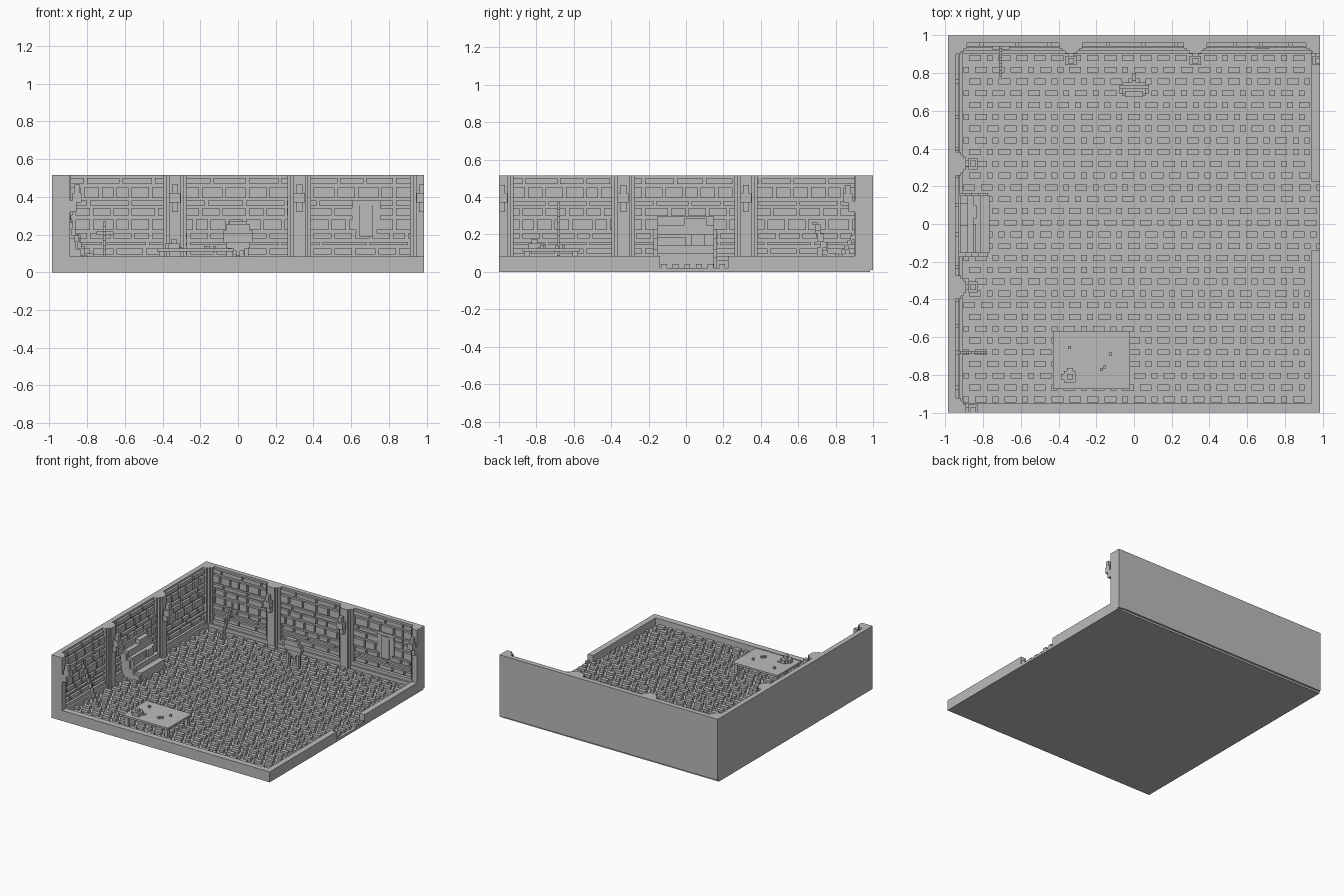
import bpy, bmesh, math, random
from mathutils import Matrix, Vector

random.seed(4)
old = bpy.data.objects.get("Cube")
if old:
    bpy.data.objects.remove(old)

stone = bpy.data.materials.new("grey_stone")
stone.use_nodes = True
GREY = (0.5, 0.5, 0.5, 1)
stone.diffuse_color = GREY
stone.node_tree.nodes["Principled BSDF"].inputs["Base Color"].default_value = GREY

W, V = 0.987, 0.0156      # half width and the small block size
FLOOR, RIM, TOP = 0.042, 0.085, 0.515


def build(name, boxes, place=None):
    """Make one object from (a0, a1, b0, b1, z0, z1) boxes."""
    bm = bmesh.new()
    for a0, a1, b0, b1, z0, z1 in boxes:
        if place:
            p, q = place(a0, b0), place(a1, b1)
        else:
            p, q = (a0, b0), (a1, b1)
        lo = Vector((min(p[0], q[0]), min(p[1], q[1]), z0))
        hi = Vector((max(p[0], q[0]), max(p[1], q[1]), z1))
        bmesh.ops.create_cube(bm, size=1, matrix=Matrix.Translation((lo + hi) / 2)
                              @ Matrix.Diagonal((*(hi - lo), 1)))
    mesh = bpy.data.meshes.new(name)
    bm.to_mesh(mesh)
    bm.free()
    mesh.materials.append(stone)
    obj = bpy.data.objects.new(name, mesh)
    bpy.context.collection.objects.link(obj)
    return obj


# Walls are laid out as (distance along, depth from the outer face)
def back(u, d):
    return (u, 1 - d)


def left(u, d):
    return (-W + d, u)


# Base slab and the low rim with its doorway gap
build("base_slab", [(-W, W, -1, 0.985, 0, 0.02), (-W, W, 0.9, 1, V, 0.03)])
build("floor_rim", [(-W, W, -1, -0.95, 0.01, RIM),
                    (0.94, W, -0.95, -0.14, 0.01, RIM),
                    (0.94, W, 0.225, 1, 0.01, RIM)])

# Raised paving in staggered rows of long and short stones
paving = []
rows = 30
for r in range(rows):
    y = -0.945 + r * 4 * V
    x = -0.905 + (r % 2) * 2 * V
    end = W if -0.14 < y < 0.2 else 0.93
    k = r
    while x < end - V:
        length = (4 if k % 2 else 2) * V if random.random() < 0.75 else 4 * V
        paving.append((x, min(x + length, end), y, y + 2 * V, 0.015, FLOOR))
        x += length + 2 * V
        k += 1
build("floor_paving", paving)

# Wall cores, stepped footings and protruding bricks
COURSES = [(0.095, 0.125, 7), (0.145, 0.16, 13), (0.178, 0.208, 5), (0.225, 0.28, 5),
           (0.3, 0.34, 6), (0.355, 0.38, 11), (0.395, 0.45, 5), (0.47, 0.5, 9)]


def wall(name, place, u0, u1):
    build(name + "_core", [(u0, u1, 0, 0.04, V, TOP), (u0, u1, 0, 0.08, V, 0.06),
                           (u0, u1, 0, 0.065, V, RIM)], place)
    bricks = []
    for z0, z1, size in COURSES:
        u = u0 + random.randint(0, 3) * V
        while u < u1 - 2 * V:
            length = (size + random.randint(-1, 2)) * V
            bricks.append((u, min(u + length, u1), 0.03, 0.058, z0, z1))
            u += length + V
    build(name + "_bricks", bricks, place)


wall("back_wall", back, -W, W)
wall("left_wall", left, -1, 1)


# Half-round stepped pillars with wall torches
def pillar(name, place, u, lo, hi, torch=True):
    def span(half):
        return max(u - half, lo), min(u + half, hi)
    build(name, [(*span(h), 0, d, V, TOP)
                 for h, d in ((0.062, 0.07), (0.047, 0.084), (0.032, 0.097))], place)
    if torch:
        build(name + "_torch", [(*span(0.016), 0.09, 0.13, 0.32, 0.38),
                                (*span(0.03), 0.11, 0.158, 0.37, 0.42),
                                (*span(0.016), 0.12, 0.15, 0.42, 0.465)], place)


for i, u in enumerate((-0.335, 0.325, 0.975)):
    pillar(f"back_pillar_{i + 1}", back, u, -W, W)
for i, u in enumerate((-0.985, -0.335, 0.32)):
    pillar(f"left_pillar_{i + 1}", left, u, -1, 1)
build("corner_pillar", [(-W, -0.885, 0.93, 1, V, TOP), (-W, -0.917, 0.9, 1, V, TOP),
                        (-W, -0.9, 0.915, 1, V, TOP)])

# Stepped seat against the left wall, with a stepped side panel
steps = [(-0.765, 0.1), (-0.815, 0.14), (-0.85, 0.2), (-0.88, 0.25), (-0.92, 0.295)]
build("seat_steps", [(-W + 0.03, x, -0.155, 0.15, 0.02, z) for x, z in steps])
build("seat_side_panels", [(-W + 0.03, x - 0.01, y, y + 0.02, 0.02, z - 0.02)
                           for x, z in steps for y in (-0.175, 0.145)])
build("seat_cushions", [(-0.865, -0.835, 0.03, 0.1, 0.12, 0.2),
                        (-0.865, -0.838, -0.155, 0, 0.12, 0.185),
                        (-0.93, -0.88, -0.01, 0.11, 0.24, 0.285)])

# Low table with legs and small things on top
TX0, TX1, TY0, TY1, TZ = -0.43, -0.02, -0.875, -0.567, 0.125
build("table_top", [(TX0, TX1, TY0, TY1, TZ - 0.016, TZ)])
build("table_legs", [(x, x + 0.03, y, y + 0.03, 0.02, TZ - 0.01)
                     for x in (TX0 + 0.01, TX1 - 0.04) for y in (TY0 + 0.01, TY1 - 0.04)])
pile = []
for i, j in ((0, 0), (1, 1), (-1, 1), (1, -1), (-1, -1), (0, 2), (2, 2), (-2, 0)):
    x, y = -0.34 + i * V, -0.81 + j * V
    pile.append((x - V, x + V, y - V, y + V, TZ - 0.005, TZ + 0.05 - 0.011 * (abs(i) + abs(j))))
build("table_pile", pile)
build("table_trinkets", [(x, x + V, y, y + V, TZ - 0.005, TZ + V)
                         for x, y in ((-0.35, -0.663), (-0.133, -0.698),
                                      (-0.18, -0.78), (-0.165, -0.765))])

# Round board leaning on a stand
board, radius = [], 0.078
for i in range(10):
    z = 0.112 + i * V
    half = max(3, round(math.sqrt(radius ** 2 - (z + V / 2 - 0.19) ** 2) / V)) * V
    y = 0.72 - (i // 3) * V
    board.append((-half, half, y, y + 2 * V, z, z + V))
build("round_board", board)
build("board_stand", [(-0.055, -0.035, 0.7, 0.73, 0.02, 0.13),
                      (0.035, 0.055, 0.7, 0.73, 0.02, 0.13),
                      (-0.01, 0.01, 0.72, 0.76, 0.09, 0.16),
                      (-0.01, 0.01, 0.75, 0.8, 0.02, 0.1)])


# Poles leaning on the walls
def pole(name, place, u, reach, height, drift):
    n = 10
    build(name, [(u + drift * t / n, u + drift * t / n + V,
                  reach * (1 - t / n) + 0.03, reach * (1 - t / n) + 0.03 + 1.5 * V,
                  0.02 + height * t / n, 0.02 + height * (t + 1) / n)
                 for t in range(n)], place)


pole("back_pole", back, -0.715, 0.165, 0.25, 0.0)
build("back_pole_crossbar", [(-0.75, -0.66, 0.05, 0.075, 0.2, 0.216)], back)
pole("left_pole", left, -0.69, 0.15, 0.35, 0.0)

# Banner with a stepped lower edge on the back wall
build("banner", [(0.605, 0.755, 0.04, 0.068, 0.355, 0.38),
                 (0.605, 0.755, 0.04, 0.062, 0.225, 0.36),
                 (0.625, 0.735, 0.04, 0.062, 0.205, 0.3),
                 (0.645, 0.715, 0.04, 0.072, 0.19, 0.37)], back)
